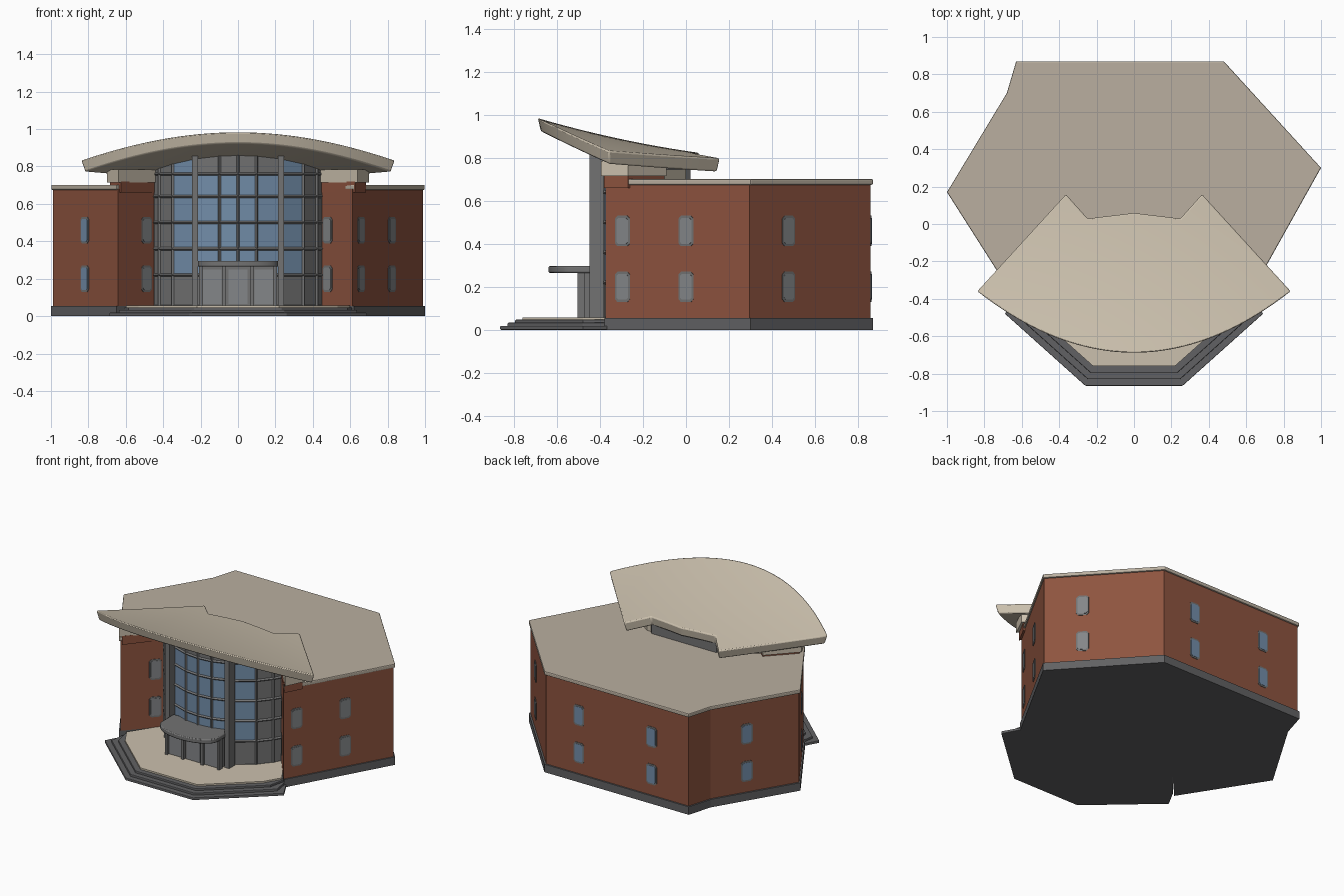
import bpy, bmesh, math
from mathutils import Vector, Matrix

if "Cube" in bpy.data.objects:
    bpy.data.objects.remove(bpy.data.objects["Cube"])


def material(name, rgb):
    m = bpy.data.materials.new(name)
    m.diffuse_color = (*rgb, 1)
    m.use_nodes = True
    m.node_tree.nodes["Principled BSDF"].inputs["Base Color"].default_value = m.diffuse_color
    return m


BRICK = material("brick red", (0.27, 0.088, 0.05))
ROOF = material("roof beige", (0.49, 0.43, 0.35))
CREAM = material("canopy cream", (0.60, 0.53, 0.42))
GREY = material("frame grey", (0.17, 0.17, 0.17))
STONE = material("step grey", (0.12, 0.12, 0.125))
GLASS = material("glass blue", (0.17, 0.27, 0.40))
PANE = material("pane grey", (0.23, 0.24, 0.25))


def finish(name, bm, *mats):
    bmesh.ops.recalc_face_normals(bm, faces=bm.faces)
    me = bpy.data.meshes.new(name)
    bm.to_mesh(me)
    bm.free()
    for m in mats:
        me.materials.append(m)
    ob = bpy.data.objects.new(name, me)
    bpy.context.collection.objects.link(ob)
    return ob


def prism(name, pts, z0, z1, mat, matrix=None):
    """Extrude a flat outline between two heights."""
    bm = bmesh.new()
    low = [bm.verts.new((x, y, z0)) for x, y in pts]
    top = [bm.verts.new((x, y, z1)) for x, y in pts]
    n = len(pts)
    bm.faces.new(low)
    bm.faces.new(top)
    for i in range(n):
        j = (i + 1) % n
        bm.faces.new((low[i], low[j], top[j], top[i]))
    if matrix:
        bm.transform(matrix)
    return finish(name, bm, mat)


def box(name, x0, x1, y0, y1, z0, z1, mat):
    return prism(name, [(x0, y0), (x1, y0), (x1, y1), (x0, y1)], z0, z1, mat)


def bevel(ob, width):
    b = ob.modifiers.new("bevel", 'BEVEL')
    b.width, b.segments, b.limit_method = width, 2, 'ANGLE'
    b.angle_limit = math.radians(40)


def mirrored(half):
    return half + [(-x, y) for x, y in reversed(half)]


# Main building: plinth, brick walls and roof slab from one footprint
FOOT = [(0.62, -0.38), (1, 0.3), (0.48, 0.87), (-0.63, 0.87), (-0.68, 0.70),
        (-1, 0.17), (-0.65, -0.38), (-0.45, -0.16), (0.45, -0.16)]
WALL = [(x * 0.988, y * 0.988) for x, y in FOOT]
prism("plinth", FOOT, 0, 0.055, STONE)
prism("brick_walls", WALL, 0.055, 0.68, BRICK)
bevel(prism("roof_slab", FOOT, 0.675, 0.702, ROOF), 0.006)

# Windows: (wall index, position along wall, pane colour)
WINDOWS = [(0, 0.12, PANE), (0, 0.56, PANE), (1, 0.32, PANE), (2, 0.23, GLASS),
           (2, 0.74, GLASS), (4, 0.41, GLASS), (5, 0.49, GLASS),
           (6, 0.77, PANE), (8, 0.21, PANE)]


def rounded(w, h, c):
    return [(-w + c, -h), (w - c, -h), (w, -h + c), (w, h - c),
            (w - c, h), (-w + c, h), (-w, h - c), (-w, -h + c)]


for wall, t, pane in WINDOWS:
    p, q = Vector(WALL[wall]), Vector(WALL[(wall + 1) % len(WALL)])
    d = (q - p).normalized()
    c = p.lerp(q, t)
    for z in (0.2, 0.46):
        m = Matrix(((d.x, 0, d.y, c.x), (d.y, 0, -d.x, c.y), (0, 1, 0, z), (0, 0, 0, 1)))
        prism("window_frame", rounded(0.04, 0.071, 0.014), -0.004, 0.003, GREY, m)
        prism("window_pane", rounded(0.031, 0.06, 0.01), -0.003, 0.005, pane, m)

# Entrance steps and terrace
def terrace(d):
    return mirrored([(0.26 - 0.4 * d, -0.865 + d), (0.69 - 1.5 * d, -0.48),
                     (0.63 - 0.3 * d, -0.37), (0.45, -0.15)])


for i, z in enumerate((0.018, 0.033, 0.047)):
    bevel(prism("step", terrace(0.035 * i), 0, z, STONE), 0.004)
prism("terrace_floor", terrace(0.105), 0.04, 0.058, CREAM)


# Fan-shaped canopy roof, tilted up at the front and arched across
def canopy_z(x, y):
    t = y + 0.69
    return 0.985 - 0.29 * t + 0.1 * t * t - 0.095 * x * x


def canopy_point(u, v):
    a = abs(u)
    yb = 0.06 - 0.03 * a / 0.68 if a <= 0.68 else 0.03 + 0.13 * (a - 0.68) / 0.32
    x = 0.365 * u * (1 - v) + 0.84 * u * v
    y = yb * (1 - v) + (-0.69 + 0.33 * u * u) * v
    return x, y, canopy_z(x, y)


bm = bmesh.new()
NU, NV = 50, 12
grid = [[bm.verts.new(canopy_point(i / 25 - 1, j / NV)) for j in range(NV + 1)]
        for i in range(NU + 1)]
for i in range(NU):
    for j in range(NV):
        bm.faces.new((grid[i][j], grid[i + 1][j], grid[i + 1][j + 1], grid[i][j + 1]))
new = bmesh.ops.extrude_face_region(bm, geom=bm.faces[:], use_keep_orig=True)
for v in new["geom"]:
    if isinstance(v, bmesh.types.BMVert):
        v.co = Vector((v.co.x * 0.975, -0.25 + (v.co.y + 0.25) * 0.965, v.co.z - 0.062))
canopy = finish("canopy_roof", bm, CREAM)
bevel(canopy, 0.008)

# Curved glass front: panels on an arc, reaching up to the canopy
COLS = [-0.45, -0.42, -0.35, -0.23, -0.1, 0, 0.1, 0.23, 0.35, 0.42, 0.45]
ROWS = [0.05, 0.22, 0.36, 0.5, 0.64, 0.76]


def arc_y(x):
    return 0.06 - math.sqrt(0.25 - x * x)


bm = bmesh.new()
cells = []
for x in COLS:
    y = arc_y(x)
    cells.append([bm.verts.new((x, y, z)) for z in ROWS + [canopy_z(x, y) - 0.05]])
for i in range(len(COLS) - 1):
    for j in range(len(ROWS)):
        f = bm.faces.new((cells[i][j], cells[i + 1][j], cells[i + 1][j + 1], cells[i][j + 1]))
        c = f.calc_center_median()
        f.material_index = int(abs(c.x) < 0.32 and 0.2 < c.z < 0.8)
facade = finish("glass_front", bm, GREY, GLASS)

# Mullions follow the panel edges
mullions = facade.copy()
mullions.data = facade.data.copy()
mullions.name = "mullions"
mullions.data.materials[1] = GREY
bpy.context.collection.objects.link(mullions)
w = mullions.modifiers.new("bars", 'WIREFRAME')
w.thickness = 0.017

# Clerestory under the back of the canopy, with cream sides
prism("clerestory_base", mirrored([(0.5, -0.14), (0.3, 0.0)]), 0.69, 0.745, CREAM)
prism("clerestory", mirrored([(0.42, -0.16), (0.25, 0.022)]), 0.69, 0.775, GREY)

# Raised brick wing ends with cream caps, tall pillars
for s in (-1, 1):
    wing = [(0.625, -0.382), (0.685, -0.27), (0.52, -0.1), (0.445, -0.165)]
    cap = [(0.64, -0.395), (0.70, -0.27), (0.53, -0.09), (0.435, -0.165)]
    prism("wing_end", [(s * x, y) for x, y in wing], 0.66, 0.72, BRICK)
    prism("wing_cap", [(s * x, y) for x, y in cap], 0.715, 0.785, CREAM)
    box("pillar", s * 0.23 - 0.017, s * 0.23 + 0.017, -0.45, -0.385, 0.05, 0.86, GREY)

# Entrance porch: lobby, door posts and rounded hood
box("entrance_lobby", -0.2, 0.2, -0.485, -0.38, 0.05, 0.27, GREY)
for x in (-0.2, -0.075, 0.075, 0.2):
    box("door_post", x - 0.009, x + 0.009, -0.505, -0.47, 0.05, 0.27, GREY)
for x in (-0.137, 0, 0.137):
    box("door_panel", x - 0.05, x + 0.05, -0.491, -0.48, 0.065, 0.25, PANE)
hood = [(0.215, -0.4)] + [(0.215 * math.cos(a), -0.53 - 0.11 * math.sin(a))
                          for a in (math.pi * k / 24 for k in range(25))] + [(-0.215, -0.4)]
bevel(prism("entrance_hood", hood, 0.265, 0.296, GREY), 0.006)

# Smooth the curved parts
bpy.ops.object.select_all(action='DESELECT')
for ob in bpy.data.objects:
    if ob.name.startswith(("canopy", "entrance_hood")):
        ob.select_set(True)
        bpy.context.view_layer.objects.active = ob
bpy.ops.object.shade_smooth_by_angle(angle=math.radians(35))
